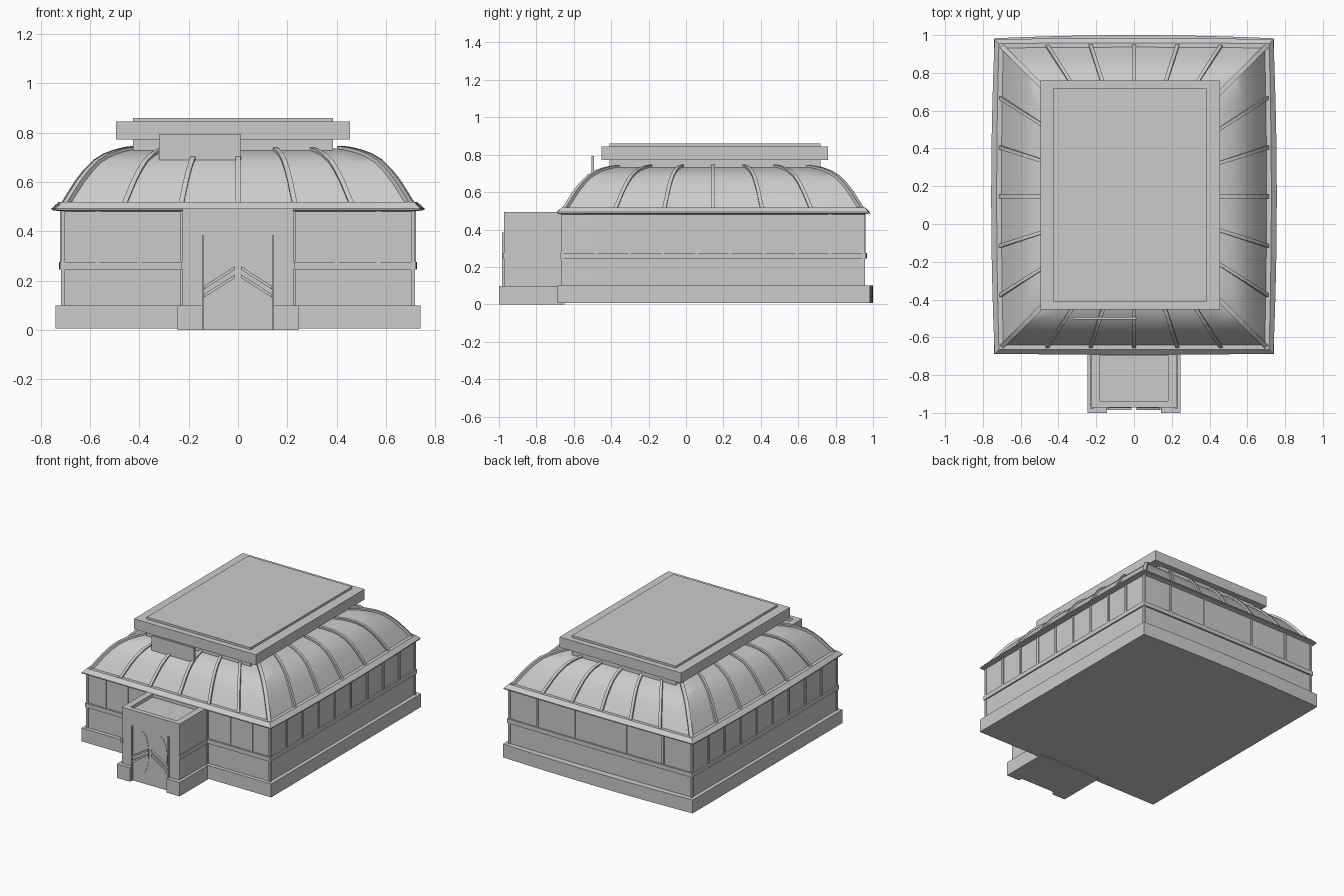
import bpy, bmesh, math
from mathutils import Vector

if "Cube" in bpy.data.objects:
    bpy.data.objects.remove(bpy.data.objects["Cube"])

CY = 0.145            # y centre of the main hall
N = 10                # segments per bowed side


def make(name, verts, faces, smooth=False):
    me = bpy.data.meshes.new(name)
    bm = bmesh.new()
    vs = [bm.verts.new(v) for v in verts]
    for f in faces:
        bm.faces.new([vs[i] for i in f])
    bmesh.ops.recalc_face_normals(bm, faces=bm.faces)
    bm.to_mesh(me)
    bm.free()
    ob = bpy.data.objects.new(name, me)
    bpy.context.collection.objects.link(ob)
    if smooth:
        bpy.ops.object.select_all(action='DESELECT')
        ob.select_set(True)
        bpy.context.view_layer.objects.active = ob
        bpy.ops.object.shade_smooth_by_angle(angle=math.radians(35))
    return ob


def loft(name, rings, smooth=False):
    n, m = len(rings[0]), len(rings)
    faces = [tuple(reversed(range(n))), tuple(range((m - 1) * n, m * n))]
    for k in range(m - 1):
        for i in range(n):
            j = (i + 1) % n
            faces.append((k*n + i, k*n + j, k*n + n + j, k*n + n + i))
    return make(name, [v for r in rings for v in r], faces, smooth)


def box(name, x0, x1, y0, y1, z0, z1):
    return loft(name, [[(x0, y0, z), (x1, y0, z), (x1, y1, z), (x0, y1, z)] for z in (z0, z1)])


def ring(hx, hy, z, bx=0, bb=0, bf=0, cy=CY):
    """Rectangle whose sides bow outwards by bx (sides), bb (back), bf (front)."""
    pts = []
    for s in range(4):
        for i in range(N):
            t = -1 + 2 * i / N
            b = 1 - t * t
            pts.append([(t*hx, cy - hy - bf*b, z), (hx + bx*b, cy + t*hy, z),
                        (-t*hx, cy + hy + bb*b, z), (-hx - bx*b, cy - t*hy, z)][s])
    return pts


# hall: plinth, walls, band
loft("plinth", [ring(0.74, 0.835, z, 0, 0.017, 0, 0.148) for z in (0.006, 0.10)])
loft("walls", [ring(0.712, 0.805, z, 0.003, 0.005) for z in (0.10, 0.49)])
loft("wall_band", [ring(0.722, 0.817, z, 0.003, 0.005) for z in (0.245, 0.275)])

# eave with sloping top
loft("eave", [ring(0.712, 0.805, 0.48), ring(0.738, 0.833, 0.486, 0.018, 0.006, 0.003),
              ring(0.738, 0.833, 0.493, 0.018, 0.006, 0.003), ring(0.715, 0.81, 0.518, 0.012, 0.004)])

# domed roof as a stack of shrinking rings (inset, height)
PROFILE = [(0, 0.505), (0.03, 0.553), (0.06, 0.60), (0.095, 0.645), (0.13, 0.68),
           (0.17, 0.705), (0.21, 0.72), (0.25, 0.73), (0.29, 0.735)]
HX, HY = 0.70, 0.795
loft("domed_roof", [ring(HX - d, HY - d, z, 0.01, 0.004) for d, z in PROFILE], True)


def sweep(name, path, side, w, h):
    """Rectangular bar following a path, width along side, raised by h."""
    side = Vector(side).normalized()
    P = [Vector(p) for p in path]
    rings = []
    for i, p in enumerate(P):
        t = (P[min(i + 1, len(P) - 1)] - P[max(i - 1, 0)]).normalized()
        n = t.cross(side).normalized()
        if n.z < 0:
            n = -n
        rings.append([p - side*w - n*0.01, p + side*w - n*0.01, p + side*w + n*h, p - side*w + n*h])
    return loft(name, rings)


# roof ribs, converging with the roof
for s in (-1, 1):
    for u in (-0.66, -0.33, 0, 0.33, 0.66):
        b = 1 - u * u
        sweep("roof_rib", [(u*(HX - d), CY + s*(HY - d + (0.004*b if s > 0 else 0)), z)
                           for d, z in PROFILE], (1, 0, 0), 0.010, 0.012)
        sweep("roof_rib", [(s*(HX - d + 0.01*b), CY + u*(HY - d), z)
                           for d, z in PROFILE], (0, 1, 0), 0.010, 0.012)
    for q in (-1, 1):
        sweep("corner_rib", [(s*(HX - d), CY + q*(HY - d), z) for d, z in PROFILE],
              (1, -s*q, 0), 0.012, 0.010)

# rooftop slab with neck and raised top panel
box("roof_neck", -0.425, 0.385, -0.41, 0.72, 0.70, 0.86)
box("roof_slab", -0.495, 0.455, -0.452, 0.76, 0.772, 0.845)
box("roof_board", -0.32, 0.012, -0.506, -0.492, 0.69, 0.793)

# window mullions and corner posts
Y0, Y1 = CY - 0.805, CY + 0.805
for s in (-1, 1):
    for x in (0.40, 0.57):
        box("front_mullion", s*x - 0.008, s*x + 0.008, Y0 - 0.006, Y0 + 0.01, 0.27, 0.485)
    for x in (0.20, 0.49):
        box("back_mullion", s*x - 0.008, s*x + 0.008, Y1 - 0.01, Y1 + 0.011, 0.27, 0.485)
    for i in range(1, 9):
        y = Y0 + (Y1 - Y0) * i / 9
        box("side_mullion", s*0.715 - 0.006, s*0.715 + 0.006, y - 0.008, y + 0.008, 0.27, 0.485)
    for y in (Y0, Y1):
        box("corner_post", s*0.71 - 0.008, s*0.71 + 0.008, y - 0.008, y + 0.008, 0.10, 0.485)
    box("porch_corner_post", s*0.225 - 0.008, s*0.225 + 0.008, Y0 - 0.012, Y0, 0.10, 0.485)

# porch: body, parapet, plinth, bands
box("porch_body", -0.225, 0.225, -0.972, -0.65, 0.0, 0.47)
box("parapet_front", -0.225, 0.225, -0.972, -0.938, 0.47, 0.493)
box("parapet_back", -0.225, 0.225, -0.695, -0.66, 0.47, 0.493)
for s in (-1, 1):
    a, b = sorted((s*0.18, s*0.225))
    box("parapet_side", a, b, -0.938, -0.695, 0.47, 0.493)
    a, b = sorted((s*0.143, s*0.245))
    box("porch_plinth", a, b, -1.0, -0.65, 0.0, 0.098)
    a, b = sorted((s*0.215, s*0.232))
    box("porch_band", a, b, -0.978, -0.66, 0.245, 0.275)
    box("door_post", s*0.143 - 0.004, s*0.143 + 0.004, -0.984, -0.965, 0.0, 0.385)
    # oval door panel
    loft("oval_panel", [[(s*0.072 + 0.058*math.cos(t), y, 0.218 + 0.152*math.sin(t))
                         for t in (2*math.pi*i/32 for i in range(32))] for y in (-0.96, -0.974)])
    # slanted door bars
    for z in (0.0, 0.033):
        loft("door_bar", [[(s*x, y, h + z + e) for y, e in
                           ((-0.985, -0.007), (-0.985, 0.007), (-0.965, 0.007), (-0.965, -0.007))]
                          for x, h in ((0.012, 0.218), (0.138, 0.138))])
